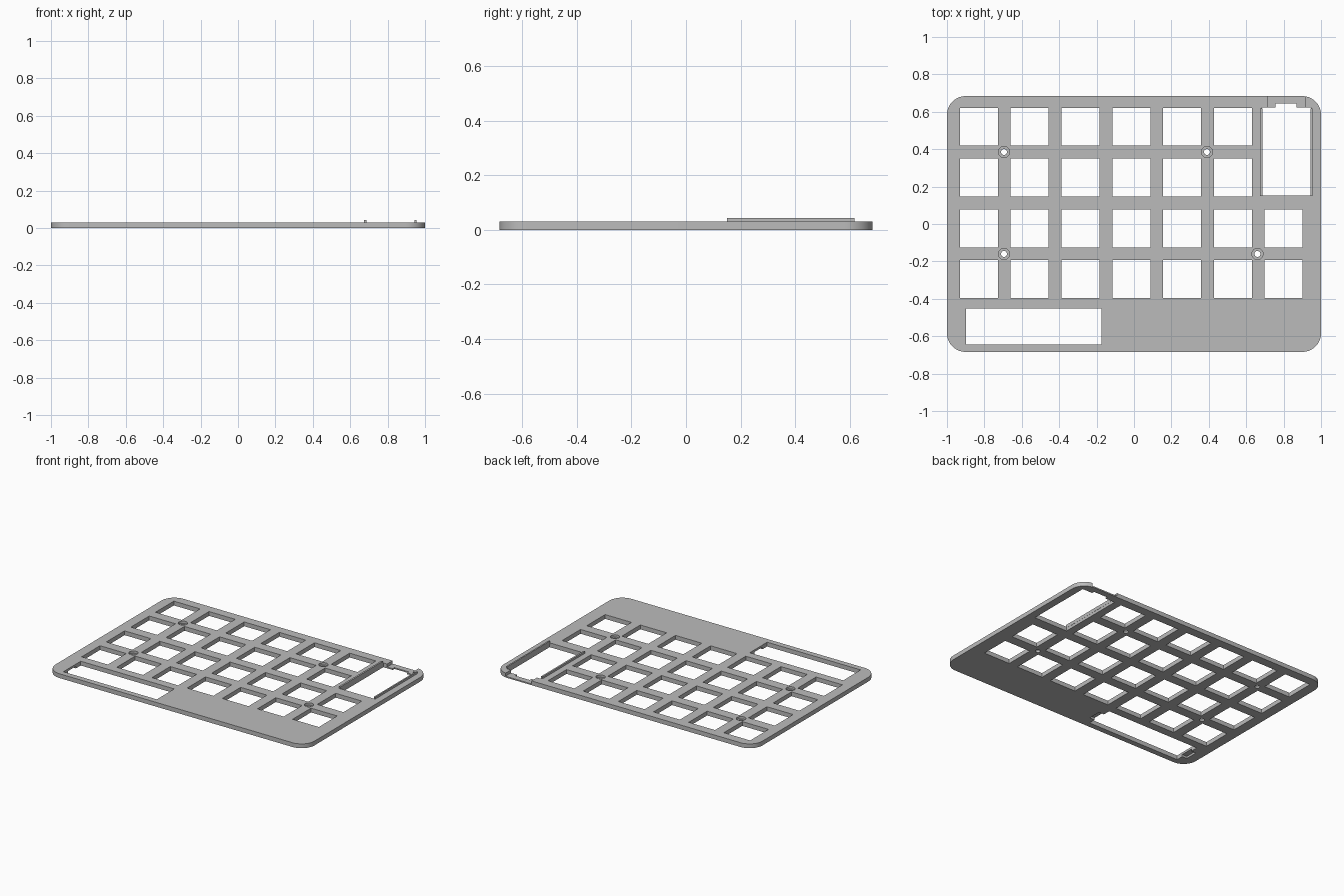
import bpy
import bmesh
from mathutils import Matrix, Vector

if "Cube" in bpy.data.objects:
    bpy.data.objects.remove(bpy.data.objects["Cube"], do_unlink=True)

THICK = 0.03
PITCH = 0.2715
KEY = 0.203

grey = bpy.data.materials.new("plate grey")
grey.use_nodes = True
color = (0.5, 0.5, 0.5, 1)
grey.diffuse_color = color
grey.node_tree.nodes["Principled BSDF"].inputs["Base Color"].default_value = color


def add_box(bm, x0, x1, y0, y1, z0, z1):
    size = Matrix.Diagonal((x1 - x0, y1 - y0, z1 - z0, 1))
    middle = Vector((x0 + x1, y0 + y1, z0 + z1)) / 2
    return bmesh.ops.create_cube(bm, size=1, matrix=Matrix.Translation(middle) @ size)


def add_disc(bm, x, y, radius, z0, z1):
    bmesh.ops.create_cone(bm, cap_ends=True, segments=24, radius1=radius, radius2=radius,
                          depth=z1 - z0, matrix=Matrix.Translation((x, y, (z0 + z1) / 2)))


def make_object(name, bm):
    mesh = bpy.data.meshes.new(name)
    bm.to_mesh(mesh)
    bm.free()
    mesh.materials.append(grey)
    obj = bpy.data.objects.new(name, mesh)
    bpy.context.collection.objects.link(obj)
    return obj


def cut(target, name, bm):
    cutter = make_object(name, bm)
    cutter.hide_render = True
    mod = target.modifiers.new(name, "BOOLEAN")
    mod.operation = "DIFFERENCE"
    mod.solver = "EXACT"
    mod.object = cutter
    bpy.ops.object.select_all(action="DESELECT")
    bpy.context.view_layer.objects.active = target
    target.select_set(True)
    bpy.ops.object.modifier_apply(modifier=mod.name)
    bpy.data.objects.remove(cutter, do_unlink=True)


# Plate with rounded corners
bm = bmesh.new()
add_box(bm, -1, 1, -0.684, 0.684, 0, THICK)
uprights = [e for e in bm.edges if abs(e.verts[0].co.z - e.verts[1].co.z) > THICK / 2]
bmesh.ops.bevel(bm, geom=uprights, offset=0.1, segments=10, profile=0.5, affect="EDGES")
plate = make_object("switch_plate", bm)

# Through openings: key grid, wide slot, module window, screw holes
LOW, HIGH = -0.05, 0.1
bm = bmesh.new()
for row in range(4):
    for col in range(6 if row < 2 else 7):
        x = -0.829 + PITCH * col - KEY / 2
        y = 0.52 - PITCH * row - KEY / 2
        add_box(bm, x, x + KEY, y, y + KEY, LOW, HIGH)
add_box(bm, -0.897, -0.175, -0.645, -0.453, LOW, HIGH)
add_box(bm, 0.685, 0.946, 0.152, 0.624, LOW, HIGH)
screws = [(-0.695, 0.385), (0.39, 0.385), (-0.695, -0.16), (0.66, -0.16)]
for x, y in screws:
    add_disc(bm, x, y, 0.016, LOW, HIGH)
cut(plate, "openings", bm)

# Recesses: screw heads, port channel, slot clip pockets underneath
bm = bmesh.new()
for x, y in screws:
    add_disc(bm, x, y, 0.03, 0.014, HIGH)
add_box(bm, 0.714, 0.915, 0.61, 0.75, 0.009, HIGH)
for x0, x1 in ((-0.935, -0.88), (-0.19, -0.135)):
    add_box(bm, x0, x1, -0.595, -0.505, LOW, 0.015)
cut(plate, "recesses", bm)

# Notch in the window's back edge
bm = bmesh.new()
add_box(bm, 0.757, 0.869, 0.6, 0.643, LOW, HIGH)
cut(plate, "notch", bm)
bpy.ops.object.shade_smooth_by_angle()

# Raised rails beside the module window
for name, x0, x1 in (("left_window_rail", 0.944, 0.954), ("right_window_rail", 0.674, 0.686)):
    bm = bmesh.new()
    add_box(bm, x0, x1, 0.15, 0.618, 0.02, 0.044)
    make_object(name, bm)
